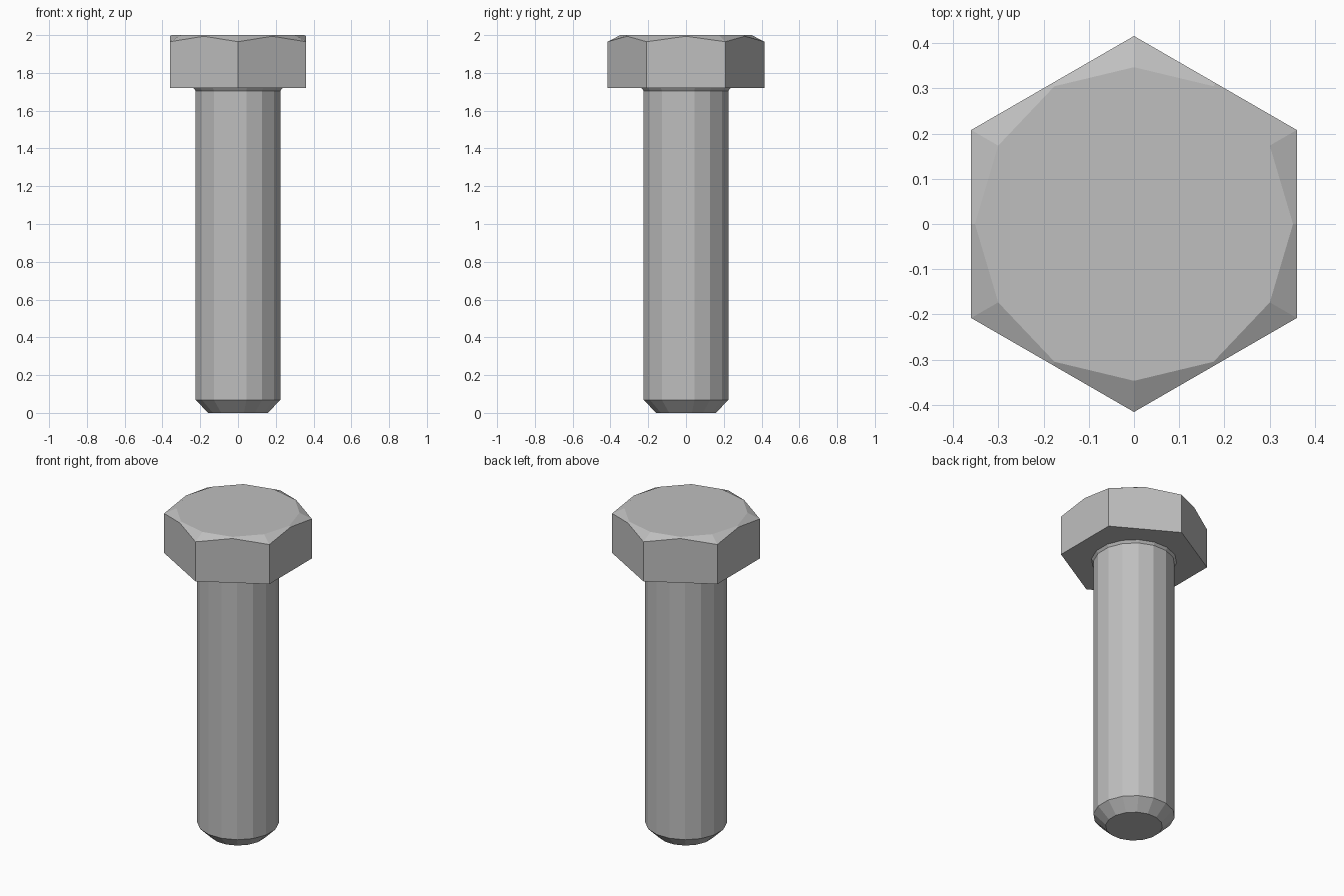
import bpy
import bmesh
from math import cos, sin, pi

if "Cube" in bpy.data.objects:
    bpy.data.objects.remove(bpy.data.objects["Cube"], do_unlink=True)

# Single grey metal colour
steel = bpy.data.materials.new("grey steel")
steel.use_nodes = True
GREY = (0.52, 0.52, 0.52, 1)
steel.diffuse_color = GREY
steel.node_tree.nodes["Principled BSDF"].inputs["Base Color"].default_value = GREY


def ring(bm, radii, heights, sides, turn=0.0):
    """Closed ring of points; radii and heights repeat around it."""
    verts = []
    for i in range(sides):
        a = turn + 2 * pi * i / sides
        r, z = radii[i % len(radii)], heights[i % len(heights)]
        verts.append(bm.verts.new((r * cos(a), r * sin(a), z)))
    return verts


def bridge(bm, low, high):
    n = len(low)
    for i in range(n):
        j = (i + 1) % n
        bm.faces.new((low[i], low[j], high[j], high[i]))


def finish(bm, name):
    bmesh.ops.recalc_face_normals(bm, faces=bm.faces)
    mesh = bpy.data.meshes.new(name)
    bm.to_mesh(mesh)
    bm.free()
    mesh.materials.append(steel)
    bpy.context.collection.objects.link(bpy.data.objects.new(name, mesh))


# Hexagonal head: corners alternate with the middles of the flats
CORNER = 0.416
FLAT = CORNER * cos(pi / 6)
bm = bmesh.new()
base = ring(bm, [CORNER, FLAT], [1.72], 12, pi / 2)
rim = ring(bm, [CORNER, FLAT], [1.965, 1.994], 12, pi / 2)
crown = ring(bm, [0.347, 0.352], [2.0], 12, pi / 2)
bridge(bm, base, rim)
bridge(bm, rim, crown)
bm.faces.new(base[::-1])
bm.faces.new(crown)
finish(bm, "hex_head")

# Faceted shank with a chamfered tip and a small flare under the head
SIDES = 16
bm = bmesh.new()
profile = [(0.16, 0.0), (0.229, 0.068), (0.229, 1.705), (0.24, 1.72)]
rings = [ring(bm, [r], [z], SIDES, pi / SIDES) for r, z in profile]
for low, high in zip(rings, rings[1:]):
    bridge(bm, low, high)
bm.faces.new(rings[0][::-1])
bm.faces.new(rings[-1])
finish(bm, "shank")
